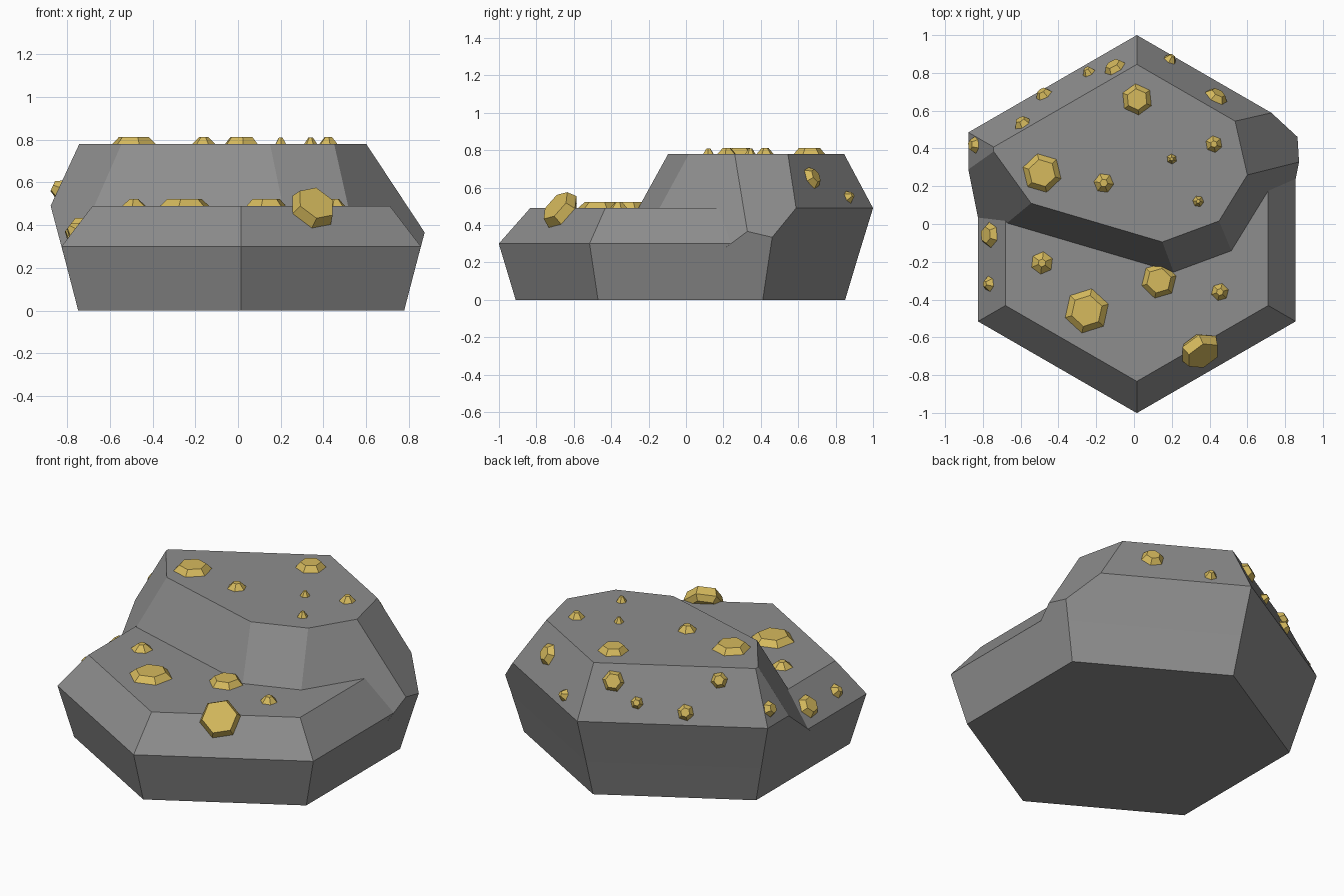
import bpy, bmesh, math, random
from mathutils import Vector, Matrix
from mathutils.bvhtree import BVHTree

random.seed(4)
cube = bpy.data.objects.get("Cube")
if cube:
    bpy.data.objects.remove(cube)


def material(name, rgb):
    m = bpy.data.materials.new(name)
    m.use_nodes = True
    m.diffuse_color = (*rgb, 1)
    m.node_tree.nodes["Principled BSDF"].inputs["Base Color"].default_value = (*rgb, 1)
    return m


stone = material("grey stone", (0.27, 0.27, 0.27))
gold = material("gold ore", (0.67, 0.49, 0.11))


def hex_stack(rings, turn=0.0):
    """Closed six-sided solid through (radius, height) rings."""
    bm = bmesh.new()
    loops = []
    for r, z in rings:
        angles = [turn + math.pi * (0.5 + i / 3) for i in range(6)]
        loops.append([bm.verts.new((r * math.cos(a), r * math.sin(a), z)) for a in angles])
    bm.faces.new(loops[0][::-1])
    bm.faces.new(loops[-1])
    for a, b in zip(loops, loops[1:]):
        for i in range(6):
            j = (i + 1) % 6
            bm.faces.new((a[i], a[j], b[j], b[i]))
    return bm


def finish(bm, name, mat):
    bmesh.ops.recalc_face_normals(bm, faces=bm.faces[:])
    mesh = bpy.data.meshes.new(name)
    bm.to_mesh(mesh)
    bm.free()
    mesh.materials.append(mat)
    ob = bpy.data.objects.new(name, mesh)
    bpy.context.collection.objects.link(ob)
    return ob


CENTRE = Vector((0.015, -0.03, 0))
STEP, TOP = 0.49, 0.78

# Lower slab: flared wall, chamfered rim
lower = hex_stack([(0.881, 0), (0.971, 0.3), (0.803, STEP)])
bmesh.ops.translate(lower, verts=lower.verts[:], vec=CENTRE)

# Upper slab: same wall carried higher, then split off by sloping planes
upper = hex_stack([(0.88, 0.002), (1.03, STEP), (0.875, TOP)])
bmesh.ops.translate(upper, verts=upper.verts[:], vec=CENTRE)
cuts = [
    ((-0.74, 0.38, TOP), (-0.545, 0.11, TOP), (-0.68, 0.016, STEP)),   # left
    ((-0.545, 0.11, TOP), (0.15, -0.095, TOP), (0.21, -0.255, STEP)),  # front
    ((0.15, -0.095, TOP), (0.45, 0.016, TOP), (0.52, -0.14, STEP)),    # front corner
    ((0.45, 0.016, TOP), (0.60, 0.26, TOP), (0.71, 0.175, STEP)),      # right step
    ((0.60, 0.26, TOP), (0.534, 0.55, TOP), (0.725, 0.60, STEP)),      # right chip
]
for a, b, c in cuts:
    a, b, c = Vector(a), Vector(b), Vector(c)
    normal = (b - a).cross(c - a).normalized()
    if normal.dot(a - Vector((0, 0.4, 0.5))) < 0:
        normal.negate()
    bmesh.ops.bisect_plane(upper, geom=upper.verts[:] + upper.edges[:] + upper.faces[:],
                           plane_co=a, plane_no=normal, clear_outer=True)
    bmesh.ops.holes_fill(upper, edges=[e for e in upper.edges if e.is_boundary], sides=0)

trees = [BVHTree.FromBMesh(lower), BVHTree.FromBMesh(upper)]
finish(lower, "lower_rock", stone)
finish(upper, "upper_rock", stone)

# Ore gems: x, y, radius, crown ratio, height, dropped onto the rock
gems = [
    (-0.487, 0.27, 0.105, 0.7, 0.032), (0.016, 0.66, 0.083, 0.68, 0.032),
    (-0.16, 0.217, 0.053, 0.4, 0.032), (0.423, 0.423, 0.045, 0.4, 0.032),
    (0.2, 0.344, 0.027, 0.35, 0.03), (0.34, 0.12, 0.03, 0.35, 0.03),
    (-0.10, 0.825, 0.06, 0.7, 0.03), (-0.238, 0.80, 0.035, 0.5, 0.03),
    (-0.476, 0.683, 0.046, 0.55, 0.03), (-0.59, 0.53, 0.046, 0.6, 0.03),
    (0.19, 0.868, 0.036, 0.4, 0.03), (0.434, 0.672, 0.065, 0.6, 0.03),
    (-0.84, 0.418, 0.045, 0.6, 0.03), (-0.762, -0.058, 0.068, 0.65, 0.03),
    (-0.767, -0.317, 0.042, 0.4, 0.03), (-0.487, -0.206, 0.06, 0.35, 0.032),
    (-0.25, -0.46, 0.12, 0.7, 0.032), (0.132, -0.30, 0.095, 0.7, 0.032),
    (0.455, -0.36, 0.047, 0.4, 0.032), (0.345, -0.66, 0.112, 0.85, 0.055),
]
for n, (x, y, r, crown, h) in enumerate(gems):
    hits = [t.ray_cast(Vector((x, y, 2)), Vector((0, 0, -1))) for t in trees]
    spot, normal = max((hit[:2] for hit in hits if hit[0]), key=lambda s: s[0].z)
    if normal.z < 0:
        normal = -normal
    bm = hex_stack([(r * 0.75, -0.03), (r, 0), (r * crown, h)], random.uniform(0, 1))
    turn = Vector((0, 0, 1)).rotation_difference(normal).to_matrix().to_4x4()
    bm.transform(Matrix.Translation(spot) @ turn)
    finish(bm, f"ore_gem_{n + 1}", gold)
